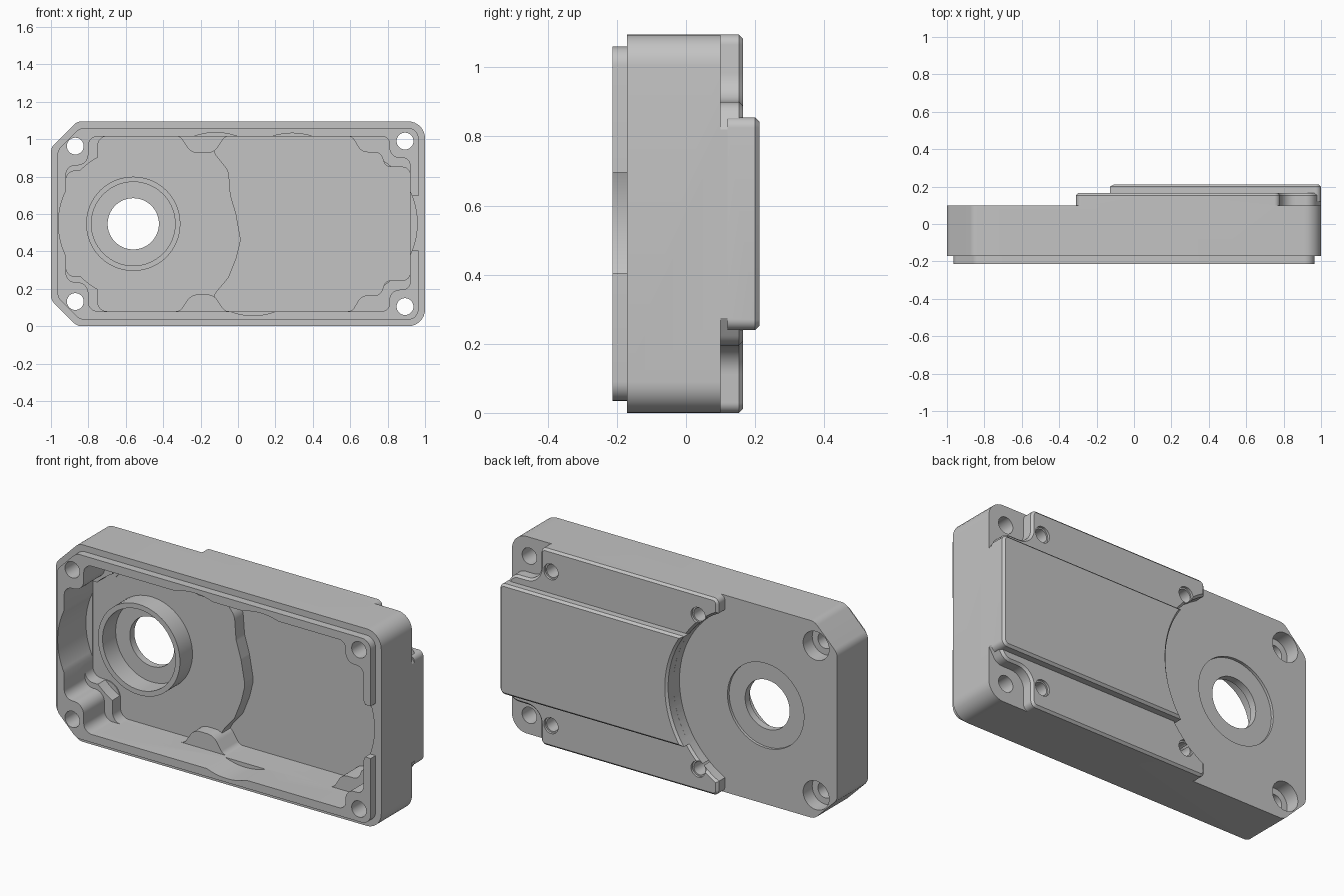
import bpy, bmesh, math
from mathutils import Vector

if "Cube" in bpy.data.objects:
    bpy.data.objects.remove(bpy.data.objects["Cube"], do_unlink=True)

H = 1.095                     # overall height
HUB = (-0.56, H / 2)          # shaft centre

grey = bpy.data.materials.new("grey_metal")
grey.use_nodes = True
grey.diffuse_color = (0.55, 0.55, 0.55, 1)
grey.node_tree.nodes["Principled BSDF"].inputs["Base Color"].default_value = grey.diffuse_color


def rounded(corners, steps=8):
    """Closed outline from (x, z, radius) corners."""
    out = []
    n = len(corners)
    for i, (x, z, r) in enumerate(corners):
        p = Vector((x, z))
        a = Vector(corners[i - 1][:2]) - p
        b = Vector(corners[(i + 1) % n][:2]) - p
        if r == 0 or a.angle(b) > 3.1:
            out.append(p)
            continue
        half = a.angle(b) / 2
        size = min(r / math.tan(half), 0.49 * a.length, 0.49 * b.length)
        r = size * math.tan(half)
        a.normalize()
        b.normalize()
        c = p + (a + b).normalized() * (r / math.sin(half))
        v0, v1 = p + a * size - c, p + b * size - c
        turn = math.atan2(v0.x * v1.y - v0.y * v1.x, v0.dot(v1))
        for k in range(steps + 1):
            t = turn * k / steps
            out.append(c + Vector((v0.x * math.cos(t) - v0.y * math.sin(t),
                                   v0.x * math.sin(t) + v0.y * math.cos(t))))
    return out


def mirrored(top):
    """Add the bottom half of an outline symmetric about mid height."""
    return rounded(top + [(x, H - z, r) for x, z, r in reversed(top)])


def circle(c, r, n=48):
    return [Vector((c[0] + r * math.cos(math.tau * i / n),
                    c[1] + r * math.sin(math.tau * i / n))) for i in range(n)]


def prism(name, outline, y0, y1, chamfer=0):
    """Extrude an x-z outline from y0 to y1, optionally chamfering the back rim."""
    bm = bmesh.new()
    front = [bm.verts.new((p[0], y0, p[1])) for p in outline]
    back = [bm.verts.new((p[0], y1, p[1])) for p in outline]
    n = len(front)
    bm.faces.new(front)
    cap = bm.faces.new(back[::-1])
    for i in range(n):
        j = (i + 1) % n
        bm.faces.new((front[i], back[i], back[j], front[j]))
    bm.normal_update()
    if bm.calc_volume(signed=True) < 0:
        bmesh.ops.reverse_faces(bm, faces=bm.faces[:])
    if chamfer:
        bmesh.ops.bevel(bm, geom=list(cap.edges), offset=chamfer, segments=1,
                        affect='EDGES', clamp_overlap=True)
    me = bpy.data.meshes.new(name)
    bm.to_mesh(me)
    bm.free()
    me.materials.append(grey)
    ob = bpy.data.objects.new(name, me)
    bpy.context.collection.objects.link(ob)
    return ob


def volume(me):
    bm = bmesh.new()
    bm.from_mesh(me)
    v = bm.calc_volume(signed=True)
    bm.free()
    return v


def combine(ob, tool, op):
    """Bake a boolean with the first solver giving a sound solid; drop the tool."""
    before = volume(ob.data)
    mod = ob.modifiers.new("combine", 'BOOLEAN')
    mod.operation, mod.object = op, tool
    baked = ob.data
    for solver in ('MANIFOLD', 'EXACT'):
        mod.solver = solver
        bpy.context.view_layer.update()
        graph = bpy.context.evaluated_depsgraph_get()
        result = bpy.data.meshes.new_from_object(ob.evaluated_get(graph))
        ratio = volume(result) / before
        if ratio > 0.2 and abs(ratio - 1) > 1e-5:
            baked = result
            break
    ob.modifiers.remove(mod)
    ob.data = baked
    bpy.data.objects.remove(tool, do_unlink=True)


def cut(ob, outline, y0, y1):
    combine(ob, prism("cutter", outline, y0, y1), 'DIFFERENCE')


def add(ob, outline, y0, y1, chamfer=0):
    combine(ob, prism("addition", outline, y0, y1, chamfer), 'UNION')


def shell(inset):
    """Outer outline: chamfered at one end, rounded at the other."""
    e, t = 1 - inset, H - inset
    c = 0.14 - inset * 0.6
    return mirrored([(-e, t - c, 0.06), (-e + c, t, 0.06), (e, t, 0.09 - inset)])


def hub_arc(r, dz, n=28):
    """Arc about the hub, from below mid height to above it."""
    a = math.asin(dz / r)
    return [(HUB[0] + r * math.cos(a * (2 * i / n - 1)),
             HUB[1] + r * math.sin(a * (2 * i / n - 1)), 0) for i in range(n + 1)]


# Main body and front locating lip
housing = prism("gearbox_housing", shell(0), -0.17, 0.10)
add(housing, shell(0.035), -0.213, -0.15)

# Back step with concave end and scooped screw corners
scoop = [(0.78, H, 0.03), (0.78, 0.90, 0.09), (0.95, 0.90, 0.06), (1, 0.82, 0)]
step = ([(x, H - z, r) for x, z, r in scoop[::-1]] + [(-0.31, 0, 0.03)]
        + hub_arc(0.53, 0.467) + [(-0.31, H, 0.03)] + scoop)
add(housing, rounded(step), 0.05, 0.165, 0.012)

# Raised cover panel
panel = [(1, 0.24, 0.03)] + hub_arc(0.53, 0.307) + [(1, H - 0.24, 0.03)]
add(housing, rounded(panel), 0.12, 0.212, 0.012)

# Hollow: wide front part, then a rear part narrowed by the screw bosses
front_outline = mirrored([(-0.92, 0.86, 0.05), (-0.80, 0.86, 0.10), (-0.80, 1.015, 0.05),
                          (0.81, 1.015, 0.04), (0.81, 0.90, 0.09), (0.92, 0.90, 0.04)])
boss_outline = mirrored([(-0.92, 0.83, 0.05), (-0.75, 0.83, 0.12), (-0.75, 1.015, 0.05),
                         (-0.31, 1.015, 0.04), (-0.25, 0.925, 0.07), (-0.13, 0.925, 0.07),
                         (-0.07, 1.015, 0.04), (0.61, 1.015, 0.04), (0.66, 0.93, 0.06),
                         (0.76, 0.93, 0.04), (0.79, 0.85, 0.04), (0.92, 0.85, 0.04)])
cut(housing, front_outline, -0.3, -0.03)
cut(housing, boss_outline, -0.1, 0.04)

# Deeper floor bounded by a wavy edge
wave = [(-0.13, 0.93), (-0.05, 0.83), (-0.04, 0.70), (-0.01, 0.60), (0.015, 0.46),
        (-0.01, 0.36), (-0.05, 0.26), (-0.13, 0.165), (-0.13, 0), (0.98, 0), (0.98, H), (-0.13, H)]
deep = prism("deep_cutter", boss_outline, -0.05, 0.115)
combine(deep, prism("wave_tool", rounded([(x, z, 0.08) for x, z in wave]), -0.2, 0.3), 'INTERSECT')
combine(housing, deep, 'DIFFERENCE')

# Wall reliefs: deep arcs at the ends, shallow ones at top and bottom
for c, r, depth in (((-0.56, 0.55), 0.40, 0.035), ((0.56, 0.55), 0.398, 0.035),
                    ((-0.12, 0.69), 0.345, -0.05), ((0.29, 0.69), 0.342, -0.05),
                    ((0.08, 0.40), 0.343, -0.05)):
    cut(housing, circle(c, r, 96), -0.3, depth)
cut(housing, [(0.90, 0.405), (1.1, 0.405), (1.1, 0.695), (0.90, 0.695)], -0.3, -0.17)

# Bearing ring, bearing seat, shaft hole and back recess
add(housing, circle(HUB, 0.252, 64), -0.07, 0.06)
cut(housing, circle(HUB, 0.224, 64), -0.2, 0.045)
cut(housing, circle(HUB, 0.235, 64), 0.085, 0.3)
cut(housing, circle(HUB, 0.137, 64), -0.3, 0.3)

# Screw holes, counterbores and blind tapped holes, top and bottom
for flip in (False, True):
    def at(x, z):
        return (x, H - z if flip else z)
    cut(housing, circle(at(-0.87, 0.963), 0.045, 32), -0.4, 0.4)
    cut(housing, circle(at(-0.87, 0.963), 0.08, 32), 0.02, 0.4)
    cut(housing, circle(at(0.893, 0.99), 0.045, 32), -0.4, 0.4)
    for x in (-0.19, 0.715):
        cut(housing, circle(at(x, 0.975), 0.036, 32), 0.02, 0.4)
        cut(housing, circle(at(x, 0.975), 0.044, 32), 0.152, 0.4)

# Smooth curved walls, keep machined edges crisp
bpy.ops.object.select_all(action='DESELECT')
housing.select_set(True)
bpy.context.view_layer.objects.active = housing
bpy.ops.object.shade_smooth_by_angle(angle=math.radians(25))
